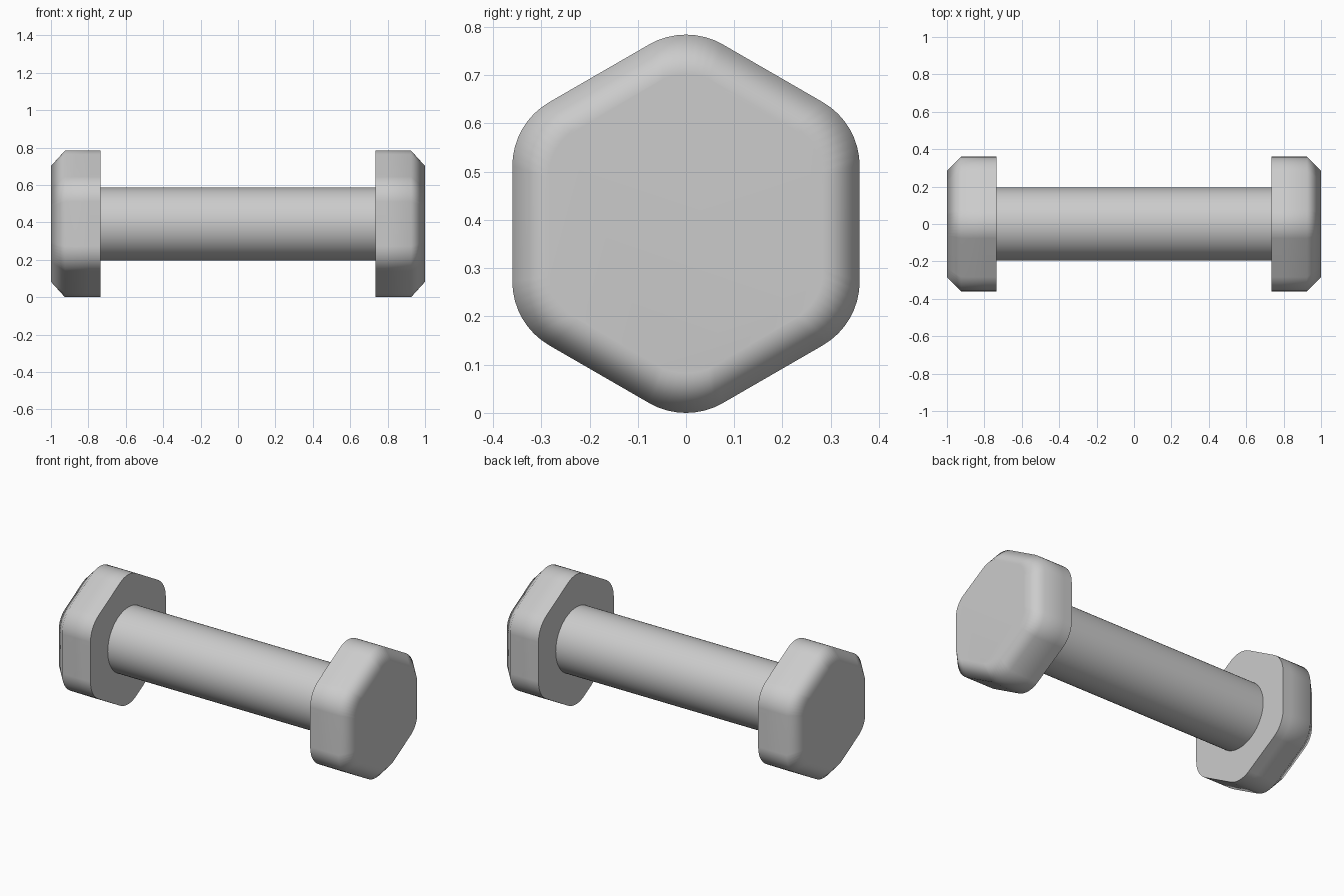
import bpy
import bmesh
from math import cos, sin, radians, pi

cube = bpy.data.objects.get("Cube")
if cube:
    bpy.data.objects.remove(cube)

CENTRE_Z = 0.392
APOTHEM, CORNER = 0.36, 0.153
ARC_STEPS = 8

grey = bpy.data.materials.new("light_grey")
grey.use_nodes = True
grey.diffuse_color = (0.6, 0.6, 0.6, 1)
grey.node_tree.nodes["Principled BSDF"].inputs["Base Color"].default_value = (0.6, 0.6, 0.6, 1)


def rounded_hexagon():
    """Hexagon outline with a corner at the top and rounded corners."""
    reach = (APOTHEM - CORNER) / cos(pi / 6)
    points = []
    for k in range(6):
        mid = radians(90 + 60 * k)
        for i in range(ARC_STEPS + 1):
            a = mid + radians(60 * i / ARC_STEPS - 30)
            points.append((reach * cos(mid) + CORNER * cos(a),
                           reach * sin(mid) + CORNER * sin(a)))
    return points


def add_object(name, bm):
    bmesh.ops.recalc_face_normals(bm, faces=bm.faces)
    mesh = bpy.data.meshes.new(name)
    bm.to_mesh(mesh)
    bm.free()
    mesh.materials.append(grey)
    obj = bpy.data.objects.new(name, mesh)
    obj.location.z = CENTRE_Z
    bpy.context.collection.objects.link(obj)
    return obj


def make_head(name, side):
    """Hexagonal weight with a soft chamfer around its outer end."""
    bm = bmesh.new()
    outline = rounded_hexagon()
    # Each section is x and outline scale, from inner face to outer face
    sections = [(0.735, 1), (0.79, 1), (0.925, 1), (1.0, 0.79)]
    rings = [[bm.verts.new((side * x, y * s, z * s)) for y, z in outline]
             for x, s in sections]
    n = len(outline)
    for a, b in zip(rings, rings[1:]):
        for i in range(n):
            j = (i + 1) % n
            bm.faces.new((a[i], a[j], b[j], b[i]))
    inner = bm.faces.new(rings[0])
    bm.faces.new(rings[-1])
    for face in bm.faces:
        face.smooth = True
    for edge in inner.edges:
        edge.smooth = False
    obj = add_object(name, bm)
    # The large end face stays flat while the chamfer blends into the sides
    mod = obj.modifiers.new("soft_chamfer", "WEIGHTED_NORMAL")
    mod.keep_sharp = True


def make_handle():
    """Plain round bar between the heads."""
    bm = bmesh.new()
    bmesh.ops.create_cone(bm, cap_ends=False, segments=64,
                          radius1=0.195, radius2=0.195, depth=1.48)
    for v in bm.verts:
        v.co = (v.co.z, v.co.x, v.co.y)
    for face in bm.faces:
        face.smooth = True
    add_object("handle", bm)


make_handle()
make_head("left_head", 1)
make_head("right_head", -1)
